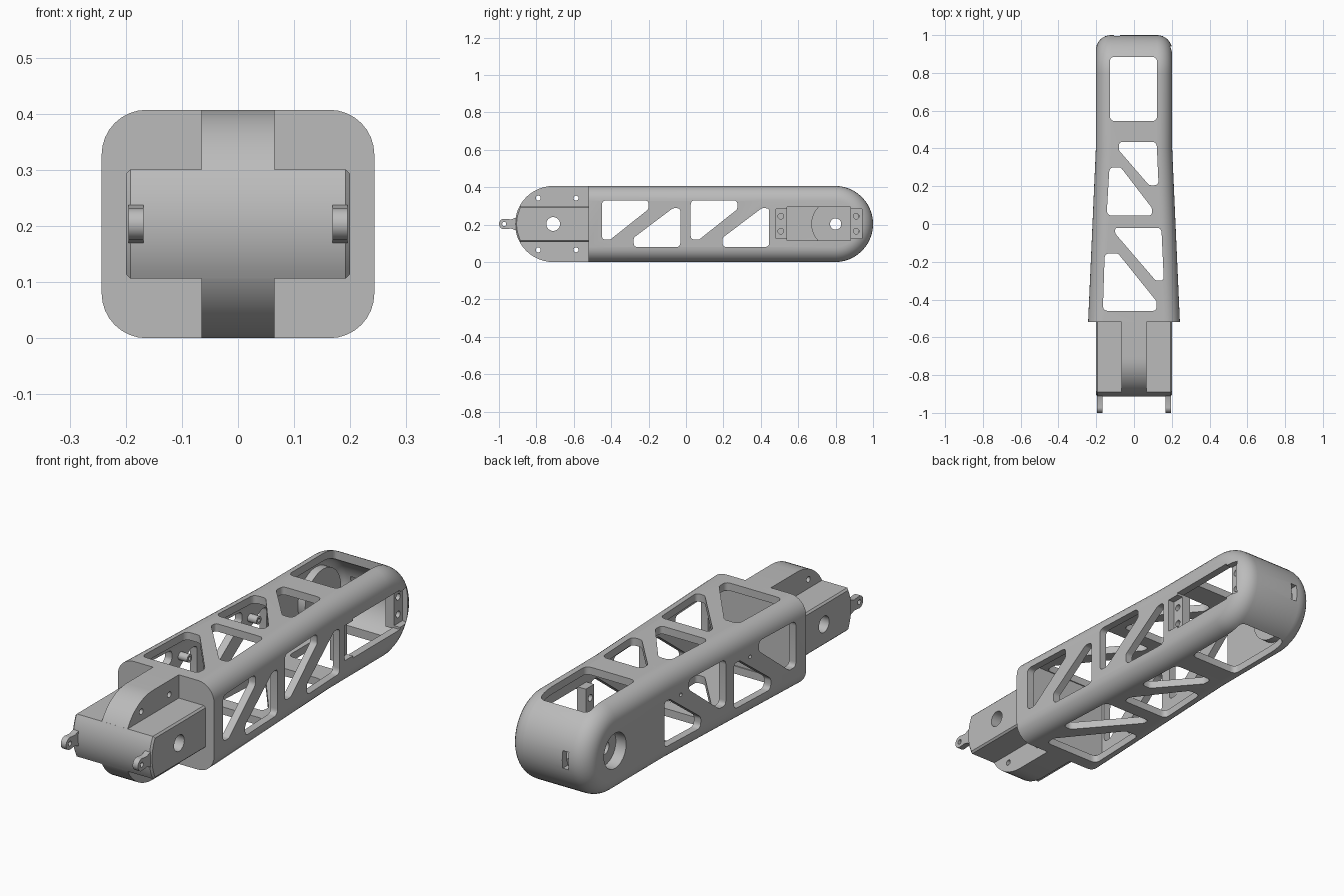
import bpy, bmesh, math
from mathutils import Vector

if "Cube" in bpy.data.objects:
    bpy.data.objects.remove(bpy.data.objects["Cube"], do_unlink=True)

GREY = bpy.data.materials.new("matte_grey")
GREY.use_nodes = True
GREY.diffuse_color = (0.5, 0.5, 0.5, 1)
GREY.node_tree.nodes["Principled BSDF"].inputs["Base Color"].default_value = (0.5, 0.5, 0.5, 1)

R = 0.2035            # half height of the limb
FRONT, BACK = -0.52, 1.0
JOINT_Y = -0.71
HUB_Y = 0.8


def finish(bm, name):
    bmesh.ops.recalc_face_normals(bm, faces=bm.faces)
    mesh = bpy.data.meshes.new(name)
    bm.to_mesh(mesh)
    bm.free()
    mesh.materials.append(GREY)
    ob = bpy.data.objects.new(name, mesh)
    bpy.context.collection.objects.link(ob)
    return ob


def rounded(points, r, steps=5):
    """Round the corners of a 2D outline."""
    if not r:
        return points
    pts = [Vector(p) for p in points]
    out = []
    for i, p in enumerate(pts):
        a, b = pts[i - 1] - p, pts[(i + 1) % len(pts)] - p
        t = r / math.tan(a.angle(b) / 2)
        t = min(t, 0.48 * a.length, 0.48 * b.length)
        start, end = p + a.normalized() * t, p + b.normalized() * t
        for k in range(steps + 1):
            u = k / steps
            out.append((1 - u) ** 2 * start + 2 * u * (1 - u) * p + u * u * end)
    return out


def prism(name, points, axis, lo, hi, r=0.0):
    """Extrude an outline: (y, z) along x, (x, y) along z."""
    place = {"x": lambda p, d: (d, p[0], p[1]), "z": lambda p, d: (p[0], p[1], d)}[axis]
    outline = rounded(points, r)
    bm = bmesh.new()
    a = [bm.verts.new(place(p, lo)) for p in outline]
    b = [bm.verts.new(place(p, hi)) for p in outline]
    bm.faces.new(a)
    bm.faces.new(b)
    for i in range(len(a)):
        j = (i + 1) % len(a)
        bm.faces.new((a[i], a[j], b[j], b[i]))
    return finish(bm, name)


def rect(a0, a1, b0, b1):
    return [(a0, b0), (a1, b0), (a1, b1), (a0, b1)]


def arc(cy, cz, r, a0, a1, n=24):
    return [(cy + r * math.cos(a0 + (a1 - a0) * i / n),
             cz + r * math.sin(a0 + (a1 - a0) * i / n)) for i in range(n + 1)]


def rod(name, y, z, r, x0, x1):
    return prism(name, arc(y, z, r, 0, math.tau, 32)[:-1], "x", x0, x1)


def cut(target, *cutters):
    for c in cutters:
        mod = target.modifiers.new("cut", "BOOLEAN")
        mod.operation, mod.solver, mod.object = "DIFFERENCE", "EXACT", c
        bpy.context.view_layer.update()
        graph = bpy.context.evaluated_depsgraph_get()
        mesh = bpy.data.meshes.new_from_object(target.evaluated_get(graph))
        target.modifiers.remove(mod)
        target.data = mesh
        bpy.data.objects.remove(c, do_unlink=True)


def half_width(y):
    return 0.202 + 0.041 * max(0.0, (0.4 - y) / (0.4 - FRONT))


def limb_volume(name, inset, r, front):
    """Tapered limb with a round back end and rounded long edges."""
    steps = 8
    levels = [(-1, k) for k in range(steps, -1, -1)] + [(1, k) for k in range(steps + 1)]
    bm = bmesh.new()
    rings = []
    for side, k in levels:
        a = math.pi / 2 * k / steps
        s = inset + r * (1 - math.cos(a))
        loop = [(front, s), (0.4, s)]
        loop += arc(BACK - R, R, R - s, -math.pi / 2, math.pi / 2)
        loop += [(0.4, 2 * R - s), (front, 2 * R - s)]
        rings.append([bm.verts.new((side * (half_width(y) - inset - r + r * math.sin(a)), y, z))
                      for y, z in loop])
    for p, q in zip(rings, rings[1:]):
        for i in range(len(p)):
            j = (i + 1) % len(p)
            bm.faces.new((p[i], p[j], q[j], q[i]))
    for ring in (rings[0], rings[-1]):
        bm.faces.new((ring[0], ring[1], ring[-2], ring[-1]))
        bm.faces.new(ring[1:-1])
    return finish(bm, name)


# Hollow shell
shell = limb_volume("limb_shell", 0, 0.08, FRONT)
cut(shell, limb_volume("cavity", 0.035, 0.045, -0.465))

# Truss windows through both sides
upper = [(-0.45, 0.33), (-0.2, 0.33), (-0.2, 0.283), (-0.405, 0.12), (-0.45, 0.12)]
lower = [(-0.28, 0.08), (-0.03, 0.08), (-0.03, 0.288), (-0.07, 0.288), (-0.28, 0.13)]
for shift in (0, 0.475):
    for tri in (upper, lower):
        cut(shell, prism("window", [(y + shift, z) for y, z in tri], "x", -0.4, 0.4, 0.025))

# Truss windows through top and bottom
for tri in (
    [(-0.165, -0.46), (0.12, -0.46), (0.12, -0.41), (-0.085, -0.155), (-0.155, -0.155)],
    [(-0.1, -0.02), (0.145, -0.02), (0.158, -0.3), (0.115, -0.3), (-0.1, -0.05)],
    [(-0.145, 0.045), (0.095, 0.045), (0.095, 0.085), (-0.07, 0.3), (-0.13, 0.3)],
    [(-0.08, 0.435), (0.12, 0.435), (0.13, 0.205), (0.08, 0.205), (-0.08, 0.39)],
    rect(-0.128, 0.122, 0.545, 0.885),
):
    cut(shell, prism("window", tri, "z", -0.2, 0.6, 0.028))

# Motor opening, ear pockets, hub recess, cable slot
cut(shell,
    prism("opening", rect(0.54, 0.88, 0.115, 0.295), "x", 0.1, 0.4),
    prism("pocket", rect(0.48, 0.55, 0.125, 0.285), "x", 0.145, 0.4),
    prism("pocket", rect(0.87, 0.94, 0.125, 0.285), "x", 0.145, 0.4),
    rod("recess", HUB_Y, R, 0.08, -0.4, -0.14),
    prism("slot", rect(-0.105, -0.075, 0.9, 1.1), "z", 0.165, 0.245))

# Hub boss inside the right wall
boss = rod("hub_boss", HUB_Y, R, 0.13, -0.18, -0.13)
cut(boss, rod("recess", HUB_Y, R, 0.08, -0.4, -0.15), rod("bore", HUB_Y, R, 0.03, -0.4, 0))

# Motor ear mounts inside the left wall
for name, y0, y1, hole_y in (("front_ear_mount", 0.48, 0.54, 0.507),
                             ("rear_ear_mount", 0.88, 0.945, 0.91)):
    mount = prism(name, rect(y0, y1, 0.11, 0.297), "x", 0.128, 0.172)
    cut(mount, *[rod("hole", hole_y, z, 0.015, 0, 0.4) for z in (0.165, 0.245)])

# Board posts on the right wall, with screw holes
for i, y in enumerate((-0.14, 0.33)):
    w = half_width(y)
    cut(shell, rod("hole", y, 0.28, 0.008, -0.4, -0.1))
    post = rod(f"board_post_{i + 1}", y, 0.28, 0.018, -w + 0.015, -w + 0.08)
    cut(post, rod("hole", y, 0.28, 0.008, -0.4, 0))

# Round joint fin with bolt holes
q = math.pi / 2
fin = prism("joint_fin", [(-0.5, 0), *arc(JOINT_Y, R, R, -q, -3 * q), (-0.5, 2 * R)],
            "x", -0.065, 0.065)
cut(fin, rod("bore", JOINT_Y, R, 0.037, -0.4, 0.4),
    *[rod("hole", y, z, 0.013, -0.4, 0.4) for y in (-0.79, -0.588) for z in (0.065, 0.342)])

# Cross block, with chamfered ends
h = 0.097
t = math.asin(h / R)
block = prism("joint_block", [(-0.5, R - h), *arc(JOINT_Y, R, R, -math.pi + t, -math.pi - t, 12),
                              (-0.5, R + h)], "x", -0.2, 0.2)
bm = bmesh.new()
bm.from_mesh(block.data)
rim = [e for e in bm.edges if all(abs(abs(v.co.x) - 0.2) < 1e-4 for v in e.verts)
       and e.verts[0].co.x * e.verts[1].co.x > 0]
bmesh.ops.bevel(bm, geom=rim, offset=0.008, segments=1, affect="EDGES")
bm.to_mesh(block.data)
bm.free()
cut(block, rod("bore", JOINT_Y, R, 0.037, -0.4, 0.4))

# Two drilled lugs at the front
for name, side in (("left_lug", 1), ("right_lug", -1)):
    outline = arc(-0.972, R, 0.028, q, 3 * q, 16)
    outline += [(-0.935, 0.179), (-0.912, 0.17), (-0.88, 0.165),
                (-0.88, 0.242), (-0.912, 0.237), (-0.935, 0.228)]
    lug = prism(name, outline, "x", *sorted((side * 0.168, side * 0.195)))
    cut(lug, rod("hole", -0.972, R, 0.011, -0.4, 0.4))

# Smooth curved faces, keep edges sharp
bpy.ops.object.select_all(action="DESELECT")
for ob in bpy.context.collection.objects:
    if ob.type == "MESH" and GREY.name in ob.data.materials:
        ob.select_set(True)
        bpy.context.view_layer.objects.active = ob
bpy.ops.object.shade_smooth_by_angle(angle=math.radians(30))
